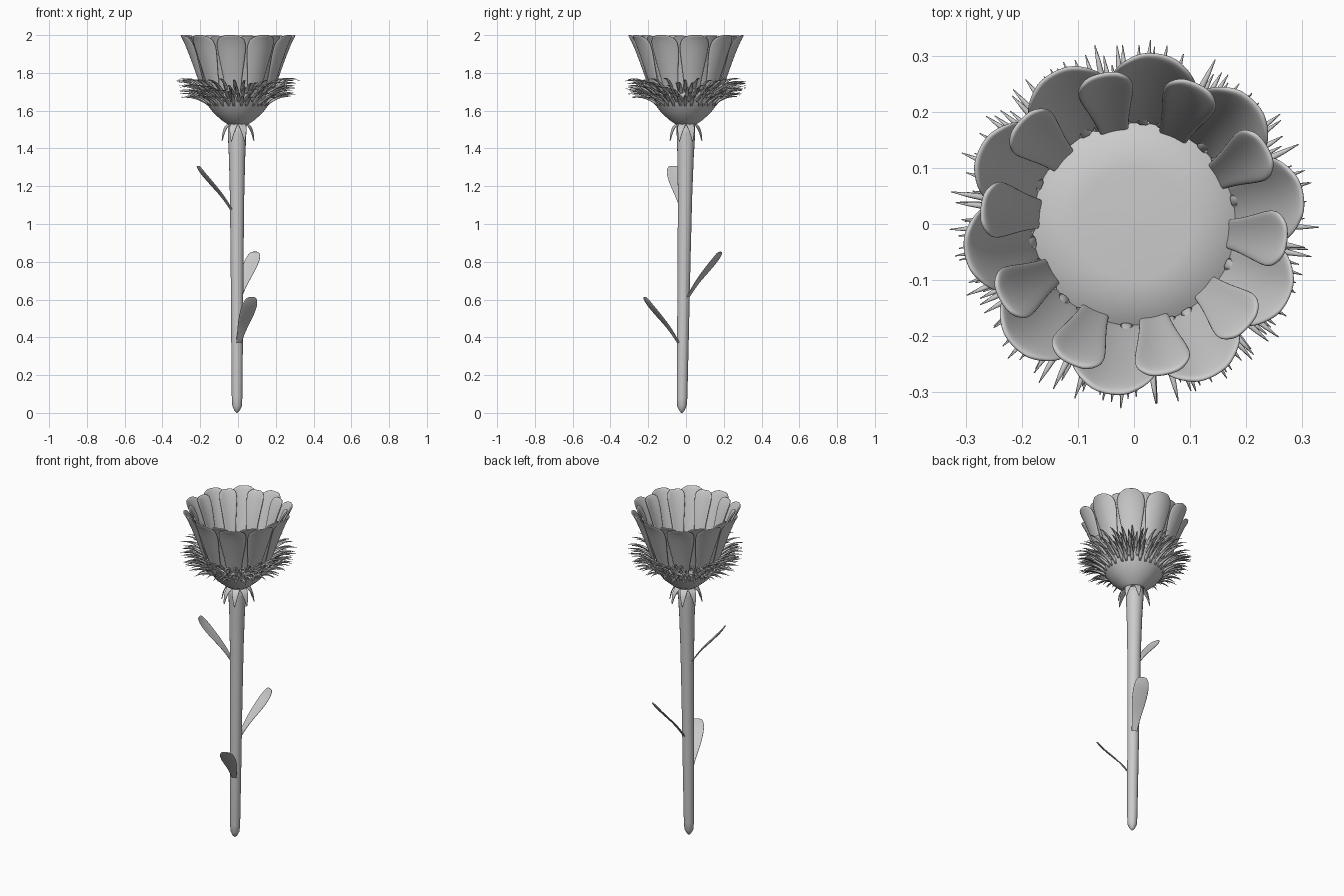
import bpy, bmesh, math, random
from mathutils import Vector

random.seed(4)
if "Cube" in bpy.data.objects:
    bpy.data.objects.remove(bpy.data.objects["Cube"])

grey = bpy.data.materials.new("plain grey")
grey.use_nodes = True
colour = (0.6, 0.6, 0.6, 1)
grey.diffuse_color = colour
grey.node_tree.nodes["Principled BSDF"].inputs["Base Color"].default_value = colour


def finish(name, bm, thickness=0, subdivide=0):
    """Turn a bmesh into a smooth, finished object."""
    bmesh.ops.recalc_face_normals(bm, faces=bm.faces)
    mesh = bpy.data.meshes.new(name)
    bm.to_mesh(mesh)
    bm.free()
    mesh.materials.append(grey)
    obj = bpy.data.objects.new(name, mesh)
    bpy.context.collection.objects.link(obj)
    if thickness:
        mod = obj.modifiers.new("thickness", 'SOLIDIFY')
        mod.thickness = thickness
        mod.offset = 0
    if subdivide:
        mod = obj.modifiers.new("rounding", 'SUBSURF')
        mod.levels = mod.render_levels = subdivide
    mesh.shade_smooth()


def directions(angle):
    out = Vector((math.cos(angle), math.sin(angle), 0))
    return out, Vector((-out.y, out.x, 0))


def add_blade(bm, angle, path, widths, cup=0, origin=(0, 0, 0)):
    """A strip along an (outward, up) path; widths are half widths."""
    out, side = directions(angle)
    rows = []
    for (r, z), w in zip(path, widths):
        row = []
        for k in (-1, -0.5, 0, 0.5, 1):
            s = k * w
            p = Vector(origin) + out * (r - cup * s * s) + side * s
            row.append(bm.verts.new(p + Vector((0, 0, z))))
        rows.append(row)
    for a, b in zip(rows, rows[1:]):
        for i in range(4):
            bm.faces.new((a[i], a[i + 1], b[i + 1], b[i]))


def add_tube(bm, rings, sides):
    """Join rings given as (centre, axis_u, axis_v) and close both ends."""
    loops = []
    for c, u, v in rings:
        loops.append([bm.verts.new(c + u * math.cos(math.tau * i / sides)
                                   + v * math.sin(math.tau * i / sides))
                      for i in range(sides)])
    for a, b in zip(loops, loops[1:]):
        for i in range(sides):
            j = (i + 1) % sides
            bm.faces.new((a[i], a[j], b[j], b[i]))
    bm.faces.new(loops[0])
    bm.faces.new(loops[-1])


def lathe(name, profile, sides, centre):
    bm = bmesh.new()
    add_tube(bm, [(centre(z), Vector((r, 0, 0)), Vector((0, r, 0)))
                  for r, z in profile], sides)
    finish(name, bm)


def stem_centre(z):
    return Vector((-0.005, -0.022 * (1 - min(z / 1.5, 1)), z))


# Stem, gently leaning and widening towards the flower
lathe("stem", [(0.003, 0), (0.014, 0.012), (0.025, 0.035), (0.028, 0.08),
               (0.031, 0.4), (0.034, 0.8), (0.038, 1.15), (0.043, 1.35),
               (0.049, 1.48), (0.049, 1.54)], 20, stem_centre)

# Flower base with its flat central disc
lathe("flower_base", [(0.03, 1.515), (0.05, 1.525), (0.085, 1.548), (0.13, 1.588),
                      (0.165, 1.635), (0.183, 1.67), (0.188, 1.69),
                      (0.18, 1.702), (0.1, 1.706),
                      (0.004, 1.708)], 40, lambda z: Vector((0, 0, z)))

# Two rings of petals
outer_path = [(0.176, 1.67), (0.203, 1.75), (0.236, 1.84), (0.263, 1.91),
              (0.283, 1.957), (0.297, 1.986), (0.306, 2.0)]
inner_path = [(0.166, 1.67), (0.186, 1.75), (0.211, 1.84), (0.236, 1.915),
              (0.254, 1.96), (0.266, 1.985), (0.274, 1.996)]
outer_shape = (0.48, 0.58, 0.78, 0.95, 1, 0.85, 0.42)
inner_shape = (0.5, 0.56, 0.72, 0.9, 1, 0.93, 0.55)
for name, path, shape, half, start in (
        ("outer_petals", outer_path, outer_shape, 0.08, 10),
        ("inner_petals", inner_path, inner_shape, 0.052, -6)):
    bm = bmesh.new()
    for i in range(10):
        add_blade(bm, math.radians(start + 36 * i), path,
                  [half * w for w in shape], cup=4.5)
    finish(name, bm, 0.01, 2)

# Rows of curved spikes around the flower base
bm = bmesh.new()
steps = 6
count = 30
for row, (r0, z0) in enumerate([(0.162, 1.63), (0.171, 1.648), (0.179, 1.666),
                                (0.184, 1.685), (0.188, 1.706)]):
    for i in range(count):
        angle = math.tau * (i + 0.5 * (row % 2) + random.uniform(-0.2, 0.2)) / count
        out, side = directions(angle)
        reach = random.uniform(0.13, 0.152)
        rise = random.uniform(0.04, 0.066)
        rings = []
        for k in range(steps + 1):
            t = k / steps
            r = r0 - 0.008 + reach * t ** 1.15
            z = z0 + rise * math.sin(t * math.pi * 0.62)
            w = 0.0105 * (1 - t) ** 0.65 + 0.0008
            rings.append((out * r + Vector((0, 0, z)), side * w,
                          (Vector((0, 0, 1)) - out * 0.5) * w * 0.6))
        add_tube(bm, rings, 6)
finish("spikes", bm)

# Drooping sepals under the flower base
bm = bmesh.new()
sepal_path = [(0.035, 1.53), (0.056, 1.528), (0.072, 1.51), (0.084, 1.48),
              (0.092, 1.435)]
for i in range(8):
    add_blade(bm, math.tau * (i + 0.5) / 8, sepal_path,
              (0.02, 0.023, 0.02, 0.013, 0.002))
finish("sepals", bm, 0.005, 1)

# Three leaves on the stem
leaf_path = [(0.02, -0.018), (0.055, 0.037), (0.094, 0.087), (0.133, 0.128),
             (0.171, 0.17), (0.197, 0.2), (0.213, 0.225), (0.218, 0.233)]
leaf_widths = (0.015, 0.021, 0.032, 0.041, 0.045, 0.043, 0.032, 0.018)
for name, angle, z in (("upper_leaf", 197, 1.075), ("middle_leaf", 64, 0.62),
                       ("lower_leaf", -69, 0.38)):
    bm = bmesh.new()
    add_blade(bm, math.radians(angle), leaf_path, leaf_widths, cup=2,
              origin=stem_centre(z))
    finish(name, bm, 0.007, 2)
